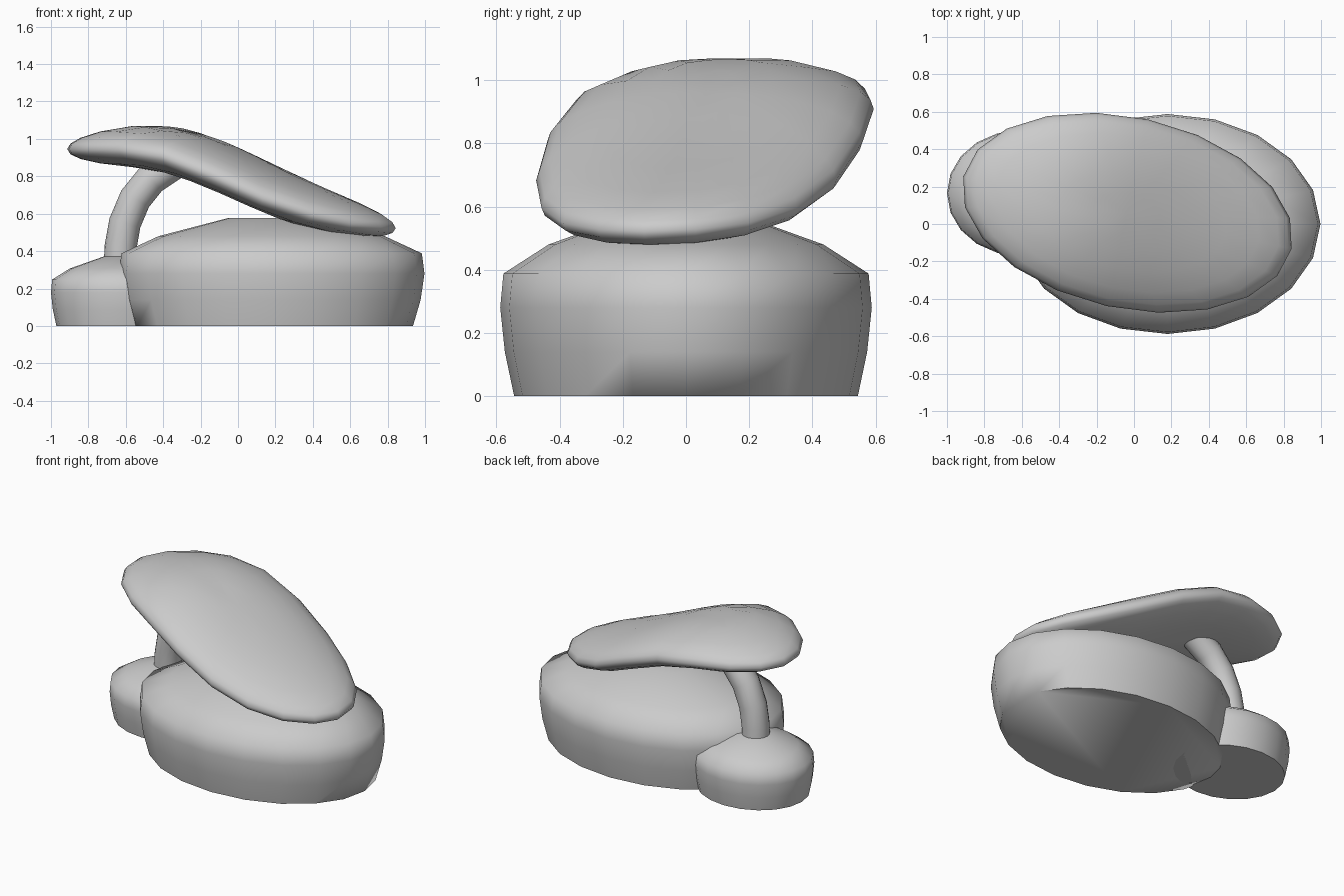
import bpy, bmesh, math
from mathutils import Vector

if "Cube" in bpy.data.objects:
    bpy.data.objects.remove(bpy.data.objects["Cube"])

SEG = 20


def finish(name, bm, angle):
    bmesh.ops.recalc_face_normals(bm, faces=bm.faces)
    me = bpy.data.meshes.new(name)
    bm.to_mesh(me)
    bm.free()
    ob = bpy.data.objects.new(name, me)
    bpy.context.collection.objects.link(ob)
    bpy.ops.object.select_all(action='DESELECT')
    bpy.context.view_layer.objects.active = ob
    ob.select_set(True)
    bpy.ops.object.shade_smooth_by_angle(angle=math.radians(angle))
    return ob


def skin(bm, rings, ends=None):
    """Bridge rings of points; close each end with an n-gon or a tip point."""
    loops = [[bm.verts.new(p) for p in ring] for ring in rings]
    n = len(loops[0])
    for a, b in zip(loops, loops[1:]):
        for i in range(n):
            j = (i + 1) % n
            bm.faces.new((a[i], a[j], b[j], b[i]))
    for k, loop in enumerate((loops[0], loops[-1])):
        if ends:
            tip = bm.verts.new(ends[k])
            for i in range(n):
                bm.faces.new((loop[i], loop[(i + 1) % n], tip))
        else:
            bm.faces.new(loop)


# Squat domed stones: the same profile at two sizes
PROFILE = [(0.925, 0), (0.975, 0.14), (1, 0.28), (0.983, 0.388), (0.74, 0.48), (0.28, 0.578)]


def stone(name, cx, cy, rx, ry, zs):
    bm = bmesh.new()
    rings = []
    for r, z in PROFILE:
        rings.append([(cx + rx * r * math.cos(math.tau * i / SEG),
                       cy + ry * r * math.sin(math.tau * i / SEG), z * zs) for i in range(SEG)])
    skin(bm, rings)
    return finish(name, bm, 75)


stone("large_base", 0.18, 0, 0.817, 0.588, 1.0)
stone("small_base", -0.613, 0.165, 0.387, 0.335, 0.64)

# Bent stem rising from the small base into the cap
path = [Vector((x, 0.165 - 0.02 * i / 5, z)) for i, (x, z) in enumerate(
    [(-0.632, 0.30), (-0.628, 0.42), (-0.605, 0.55), (-0.55, 0.68), (-0.465, 0.785), (-0.34, 0.87)])]
bm = bmesh.new()
rings = []
for i, p in enumerate(path):
    t = (path[min(i + 1, 5)] - path[max(i - 1, 0)]).normalized()
    side = Vector((0, 1, 0))
    up = t.cross(side).normalized()
    rings.append([p + 0.086 * (math.cos(math.tau * k / 16) * side + math.sin(math.tau * k / 16) * up)
                  for k in range(16)])
skin(bm, rings)
finish("stem", bm, 60)

# Leaning oval cap, bent in a gentle S along its long axis
BEND = [(-0.95, 0.945), (-0.7, 0.957), (-0.5, 0.96), (-0.3, 0.93), (-0.1, 0.86), (0.1, 0.77),
        (0.3, 0.68), (0.5, 0.61), (0.7, 0.555), (0.95, 0.505)]
TH = math.radians(-12.4)


def bend(x):
    for (x0, z0), (x1, z1) in zip(BEND, BEND[1:]):
        if x <= x1:
            return z0 + (z1 - z0) * (x - x0) / (x1 - x0)
    return BEND[-1][1]


def cap_point(r, a, sign):
    u, v = 0.899 * r * math.cos(a), 0.511 * r * math.sin(a)
    z = bend(u - 0.035) - 0.025 * (v / 0.511) ** 2
    z += sign * 0.13 * math.sqrt(max(0, 1 - r ** 2.5))
    return (-0.035 + u * math.cos(TH) - v * math.sin(TH),
            0.06 + u * math.sin(TH) + v * math.cos(TH), z)


radii = [0.2, 0.4, 0.6, 0.8, 0.92, 0.98]
steps = [(r, -1) for r in radii] + [(1, 0)] + [(r, 1) for r in reversed(radii)]
bm = bmesh.new()
skin(bm, [[cap_point(r, math.tau * i / SEG, s) for i in range(SEG)] for r, s in steps],
     (cap_point(0, 0, -1), cap_point(0, 0, 1)))
finish("cap", bm, 80)
